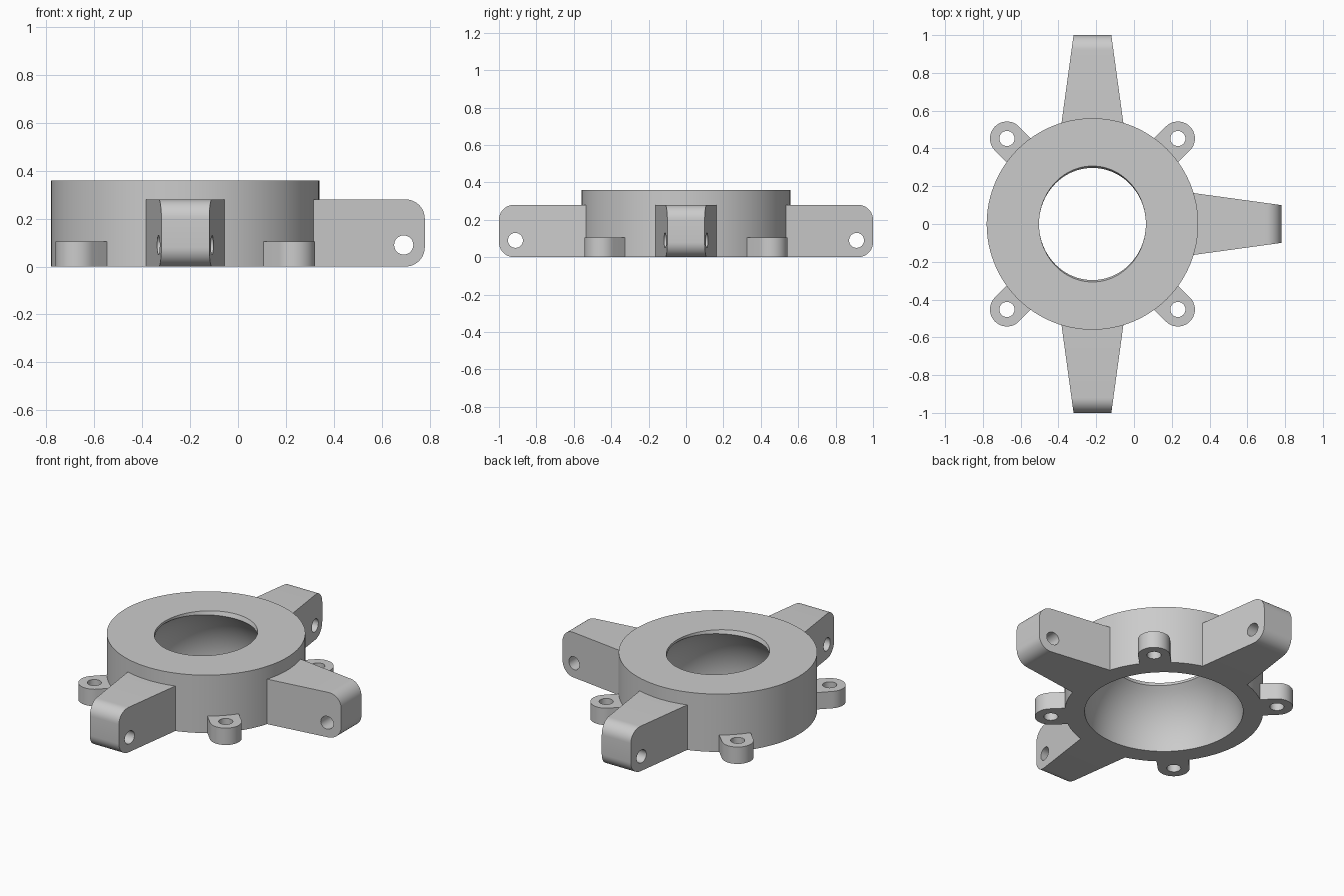
import bpy, bmesh
from math import sin, cos, pi, sqrt, radians, hypot
from mathutils import Matrix, Vector

cube = bpy.data.objects.get("Cube")
if cube:
    bpy.data.objects.remove(cube, do_unlink=True)

grey = bpy.data.materials.new("plain_grey")
grey.use_nodes = True
grey.diffuse_color = (0.6, 0.6, 0.6, 1)
grey.node_tree.nodes["Principled BSDF"].inputs["Base Color"].default_value = (0.6, 0.6, 0.6, 1)

CENTRE = Vector((-0.22, 0, 0))
RING_R, RING_H, BOWL_R = 0.56, 0.36, 0.447
ARM_H, ARM_END, ARM_CORNER = 0.28, 1.0, 0.08


def finish(name, bm):
    bmesh.ops.recalc_face_normals(bm, faces=bm.faces)
    mesh = bpy.data.meshes.new(name)
    bm.to_mesh(mesh)
    bm.free()
    mesh.materials.append(grey)
    ob = bpy.data.objects.new(name, mesh)
    bpy.context.collection.objects.link(ob)
    return ob


def smooth(ob):
    bpy.ops.object.select_all(action="DESELECT")
    ob.select_set(True)
    bpy.context.view_layer.objects.active = ob
    bpy.ops.object.shade_smooth_by_angle(angle=radians(30))


def prism(points, offset):
    """Extrude a flat outline along the offset."""
    bm = bmesh.new()
    face = bm.faces.new([bm.verts.new(p) for p in points])
    new = bmesh.ops.extrude_face_region(bm, geom=[face])["geom"]
    bmesh.ops.translate(bm, vec=offset, verts=[v for v in new if isinstance(v, bmesh.types.BMVert)])
    return bm


def arc(cx, cy, r, start, end, n):
    steps = [radians(start + (end - start) * i / n) for i in range(n + 1)]
    return [(cx + r * cos(a), cy + r * sin(a)) for a in steps]


def drill(ob, matrix, radius):
    """Cut a round hole and remove the cutter."""
    bm = bmesh.new()
    bmesh.ops.create_cone(bm, cap_ends=True, segments=32, radius1=radius, radius2=radius,
                          depth=1, matrix=matrix)
    cutter = finish("hole_cutter", bm)
    cutter.hide_render = True
    mod = ob.modifiers.new("hole", "BOOLEAN")
    mod.operation, mod.solver, mod.object = "DIFFERENCE", "EXACT", cutter
    bpy.context.view_layer.objects.active = ob
    bpy.ops.object.modifier_apply(modifier=mod.name)
    bpy.data.objects.remove(cutter, do_unlink=True)


def place(ob, degrees):
    ob.data.transform(Matrix.Translation(CENTRE) @ Matrix.Rotation(radians(degrees), 4, "Z"))
    smooth(ob)


# Ring with a spherical bowl below and a slightly oval opening on top
SEGMENTS, BANDS = 96, 14
bm = bmesh.new()
columns = []
for i in range(SEGMENTS):
    a = 2 * pi * i / SEGMENTS
    dx, dy = cos(a), sin(a)
    rim = 1 / hypot(dx / 0.283, dy / 0.307)
    neck = 1 / hypot(dx / 0.283, dy / 0.297)
    neck_z = sqrt(BOWL_R ** 2 - neck ** 2)
    profile = [(RING_R, 0), (RING_R, RING_H), (rim, RING_H)]
    for k in range(BANDS + 1):
        z = neck_z * (1 - k / BANDS)
        profile.append((sqrt(BOWL_R ** 2 - z * z), z))
    columns.append([bm.verts.new((r * dx, r * dy, z)) for r, z in profile])
for i, col in enumerate(columns):
    nxt = columns[(i + 1) % SEGMENTS]
    for k in range(len(col)):
        m = (k + 1) % len(col)
        bm.faces.new((col[k], nxt[k], nxt[m], col[m]))
place(finish("socket_ring", bm), 0)

# Tapered arms with rounded ends and a cross hole
c = ARM_CORNER
outline = [(0.5, 0)] + arc(ARM_END - c, c, c, -90, 0, 10)
outline += arc(ARM_END - c, ARM_H - c, c, 0, 90, 10) + [(0.5, ARM_H)]
for name, turn in (("left_arm", 0), ("back_arm", 90), ("front_arm", -90)):
    bm = prism([(r, -1, z) for r, z in outline], (0, 2, 0))
    for v in bm.verts:
        v.co.y *= 0.1 + 0.137 * (ARM_END - v.co.x)
    arm = finish(name, bm)
    drill(arm, Matrix.Translation((0.912, 0, 0.09)) @ Matrix.Rotation(pi / 2, 4, "X"), 0.04)
    place(arm, turn)

# Round mounting lugs between the arms
lug_outline = [(0.5, -0.09)] + arc(0.64, 0, 0.09, -90, 90, 24) + [(0.5, 0.09)]
for name, turn in (("back_left_lug", 45), ("back_right_lug", 135),
                   ("front_right_lug", 225), ("front_left_lug", 315)):
    lug = finish(name, prism([(x, y, 0) for x, y in lug_outline], (0, 0, 0.105)))
    drill(lug, Matrix.Translation((0.64, 0, 0)), 0.04)
    place(lug, turn)
